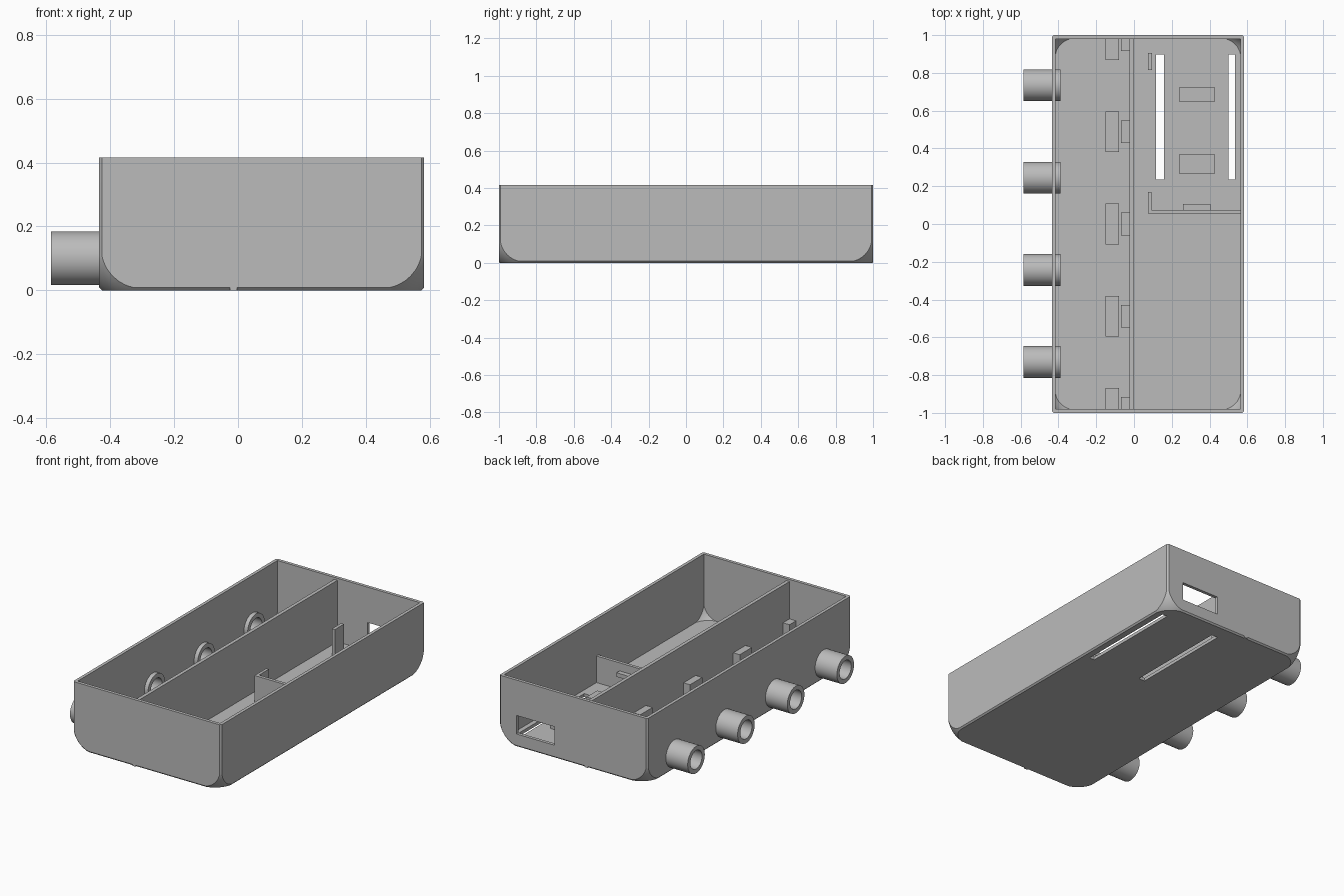
import bpy, bmesh, math
from mathutils import Vector, Matrix

cube = bpy.data.objects.get("Cube")
if cube:
    bpy.data.objects.remove(cube, do_unlink=True)

grey = bpy.data.materials.new("plain grey")
grey.use_nodes = True
colour = (0.5, 0.5, 0.5, 1)
grey.diffuse_color = colour
grey.node_tree.nodes["Principled BSDF"].inputs["Base Color"].default_value = colour


def finish(name, bm):
    bmesh.ops.recalc_face_normals(bm, faces=bm.faces)
    mesh = bpy.data.meshes.new(name)
    bm.to_mesh(mesh)
    bm.free()
    mesh.materials.append(grey)
    ob = bpy.data.objects.new(name, mesh)
    bpy.context.scene.collection.objects.link(ob)
    return ob


def box(name, x, y, z, chamfer=0):
    """Box from (min, max) ranges; chamfer trims upright and bottom edges."""
    bm = bmesh.new()
    size = [r[1] - r[0] for r in (x, y, z)]
    mid = [(r[0] + r[1]) / 2 for r in (x, y, z)]
    bmesh.ops.create_cube(bm, size=1, matrix=Matrix.Translation(mid) @ Matrix.Diagonal((*size, 1)))
    if chamfer:
        edges = [e for e in bm.edges if min(v.co.z for v in e.verts) < mid[2]]
        bmesh.ops.bevel(bm, geom=edges, offset=chamfer, segments=1, affect='EDGES')
    return finish(name, bm)


def sphere(name, centre, radius):
    bm = bmesh.new()
    bmesh.ops.create_uvsphere(bm, u_segments=64, v_segments=32, radius=radius,
                              matrix=Matrix.Translation(centre))
    return finish(name, bm)


def rod(name, x, y, z, radius):
    bm = bmesh.new()
    place = Matrix.Translation((sum(x) / 2, y, z)) @ Matrix.Rotation(math.pi / 2, 4, 'Y')
    bmesh.ops.create_cone(bm, cap_ends=True, segments=48, radius1=radius, radius2=radius,
                          depth=x[1] - x[0], matrix=place)
    return finish(name, bm)


def cut(target, cutters):
    """Subtract the cutters, then discard them."""
    for c in cutters:
        c.hide_render = True
        m = target.modifiers.new("cut", 'BOOLEAN')
        m.operation, m.solver, m.object = 'DIFFERENCE', 'EXACT', c
    bpy.context.view_layer.update()
    graph = bpy.context.evaluated_depsgraph_get()
    mesh = bpy.data.meshes.new_from_object(target.evaluated_get(graph))
    target.modifiers.clear()
    target.data = mesh
    for c in cutters:
        bpy.data.objects.remove(c, do_unlink=True)
    return target


def rounded_box(name, x, y, z, reach, radius, chamfer=0):
    """Box whose four bottom corners are rounded off by spheres."""
    body = box(name, x, y, z, chamfer)
    corners = []
    for cx, sx in ((x[0], 1), (x[1], -1)):
        for cy, sy in ((y[0], 1), (y[1], -1)):
            c = Vector((cx + sx * reach, cy + sy * reach, z[0] + reach))
            xs = sorted((cx - sx * 0.05, c.x + sx * 0.003))
            ys = sorted((cy - sy * 0.05, c.y + sy * 0.003))
            piece = box("corner_cutter", xs, ys, (z[0] - 0.05, c.z + 0.003))
            corners.append(cut(piece, [sphere("corner_ball", c, radius)]))
    return cut(body, corners)


def smooth(ob):
    bpy.ops.object.select_all(action='DESELECT')
    ob.select_set(True)
    bpy.context.view_layer.objects.active = ob
    bpy.ops.object.shade_smooth_by_angle(angle=math.radians(25))


# Open tray
pipe_rows = (-0.73, -0.243, 0.245, 0.735)
pipe_z = 0.1
tray = rounded_box("tray_shell", (-0.435, 0.583), (-1, 1), (0, 0.415), 0.135, 0.187, 0.009)
cavity = rounded_box("cavity", (-0.415, 0.563), (-0.98, 0.98), (0.02, 0.5), 0.1, 0.143)
openings = [cavity,
            box("slot_a", (0.117, 0.16), (0.235, 0.897), (-0.1, 0.1)),
            box("slot_b", (0.5, 0.535), (0.235, 0.897), (-0.1, 0.1)),
            box("port", (0.205, 0.465), (0.9, 1.1), (0.08, 0.195))]
openings += [rod("bore", (-0.5, -0.38), y, pipe_z, 0.07) for y in pipe_rows]
smooth(cut(tray, openings))

# Hollow pipes through the side wall
for i, y in enumerate(pipe_rows):
    pipe = rod(f"side_pipe_{i + 1}", (-0.585, -0.39), y, pipe_z, 0.084)
    smooth(cut(pipe, [rod("pipe_bore", (-0.7, -0.3), y, pipe_z, 0.057)]))

# Long divider and its foot
box("divider", (-0.025, -0.003), (-0.985, 0.985), (0.01, 0.402))
box("divider_foot", (-0.025, -0.003), (-1, 1), (0, 0.015))

# Supports beside the divider, clipped by the end walls
for i in range(5):
    y = (i - 2) * 0.488

    def span(half):
        return max(y - half, -0.985), min(y + half, 0.985)
    box(f"low_support_{i + 1}", (-0.15, -0.08), span(0.108), (0.01, 0.06))
    box(f"divider_tab_{i + 1}", (-0.07, -0.02), span(0.06), (0.01, 0.17))

# Board holder in the wide compartment
box("holder_wall", (0.075, 0.57), (0.055, 0.075), (0.01, 0.185))
box("holder_return", (0.075, 0.093), (0.06, 0.17), (0.01, 0.185))
box("holder_post", (0.075, 0.095), (0.815, 0.905), (0.01, 0.185))
box("holder_clip", (0.26, 0.405), (0.07, 0.105), (0.11, 0.135))
box("board_rest_front", (0.24, 0.425), (0.265, 0.37), (0.01, 0.08))
box("board_rest_back", (0.24, 0.425), (0.645, 0.725), (0.01, 0.08))
